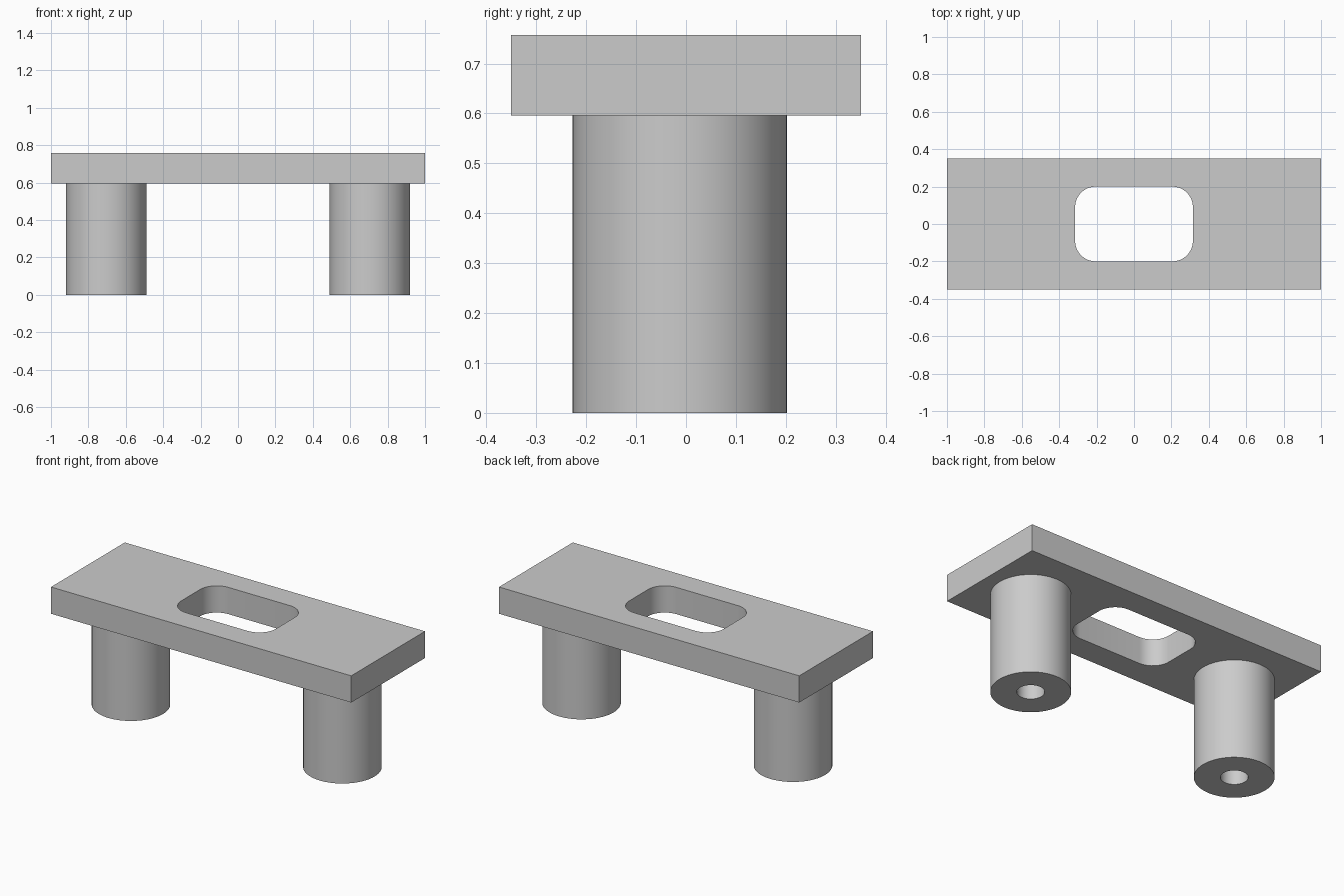
import bpy, bmesh
from math import cos, sin, pi, radians
from mathutils import Matrix, Vector

if "Cube" in bpy.data.objects:
    bpy.data.objects.remove(bpy.data.objects["Cube"], do_unlink=True)

BOTTOM, TOP = 0.596, 0.757          # faces of the plate
LEG_X, LEG_Y = 0.7045, -0.0125      # leg axes
LEG_R, BORE_R, BORE_DEPTH = 0.2145, 0.074, 0.45

grey = bpy.data.materials.new("light grey")
grey.use_nodes = True
grey.diffuse_color = (0.6, 0.6, 0.6, 1)
grey.node_tree.nodes["Principled BSDF"].inputs["Base Color"].default_value = grey.diffuse_color


def finish(name, bm):
    """Turn a bmesh into a smooth shaded object with sharp edges kept."""
    bmesh.ops.recalc_face_normals(bm, faces=bm.faces)
    mesh = bpy.data.meshes.new(name)
    bm.to_mesh(mesh)
    bm.free()
    mesh.materials.append(grey)
    obj = bpy.data.objects.new(name, mesh)
    bpy.context.collection.objects.link(obj)
    bpy.ops.object.select_all(action='DESELECT')
    obj.select_set(True)
    bpy.context.view_layer.objects.active = obj
    bpy.ops.object.shade_smooth_by_angle(angle=radians(30))
    return obj


def loop(bm, points):
    """Closed ring of edges on the plate's underside."""
    verts = [bm.verts.new((x, y, BOTTOM)) for x, y in points]
    return [bm.edges.new((v, verts[i - 1])) for i, v in enumerate(verts)]


def rounded_rect(hx, hy, r, steps=10):
    points = []
    for quarter, (sx, sy) in enumerate([(1, 1), (-1, 1), (-1, -1), (1, -1)]):
        for i in range(steps + 1):
            a = (quarter + i / steps) * pi / 2
            points.append((sx * (hx - r) + r * cos(a), sy * (hy - r) + r * sin(a)))
    return points


# Plate with a rounded window through it
bm = bmesh.new()
edges = loop(bm, [(1, 0.351), (-1, 0.351), (-1, -0.351), (1, -0.351)])
edges += loop(bm, rounded_rect(0.315, 0.2, 0.11))
bmesh.ops.triangle_fill(bm, edges=edges, use_beauty=True)
top = bmesh.ops.extrude_face_region(bm, geom=bm.faces[:], use_keep_orig=True)
bmesh.ops.translate(bm, vec=(0, 0, TOP - BOTTOM),
                    verts=[g for g in top["geom"] if isinstance(g, bmesh.types.BMVert)])
finish("plate", bm)

# Round legs, each with a blind bore from below
profile = [(0, BORE_DEPTH), (BORE_R, BORE_DEPTH), (BORE_R, 0),
           (LEG_R, 0), (LEG_R, BOTTOM + 0.002), (0, BOTTOM + 0.002)]
for side, name in ((1, "left_leg"), (-1, "right_leg")):
    bm = bmesh.new()
    verts = [bm.verts.new((r, 0, z)) for r, z in profile]
    edges = [bm.edges.new(pair) for pair in zip(verts, verts[1:])]
    bmesh.ops.spin(bm, geom=verts + edges, cent=(0, 0, 0), axis=(0, 0, 1),
                   angle=2 * pi, steps=64)
    bmesh.ops.remove_doubles(bm, verts=bm.verts, dist=0.0001)
    bmesh.ops.transform(bm, matrix=Matrix.Translation(Vector((side * LEG_X, LEG_Y, 0))),
                        verts=bm.verts)
    finish(name, bm)
